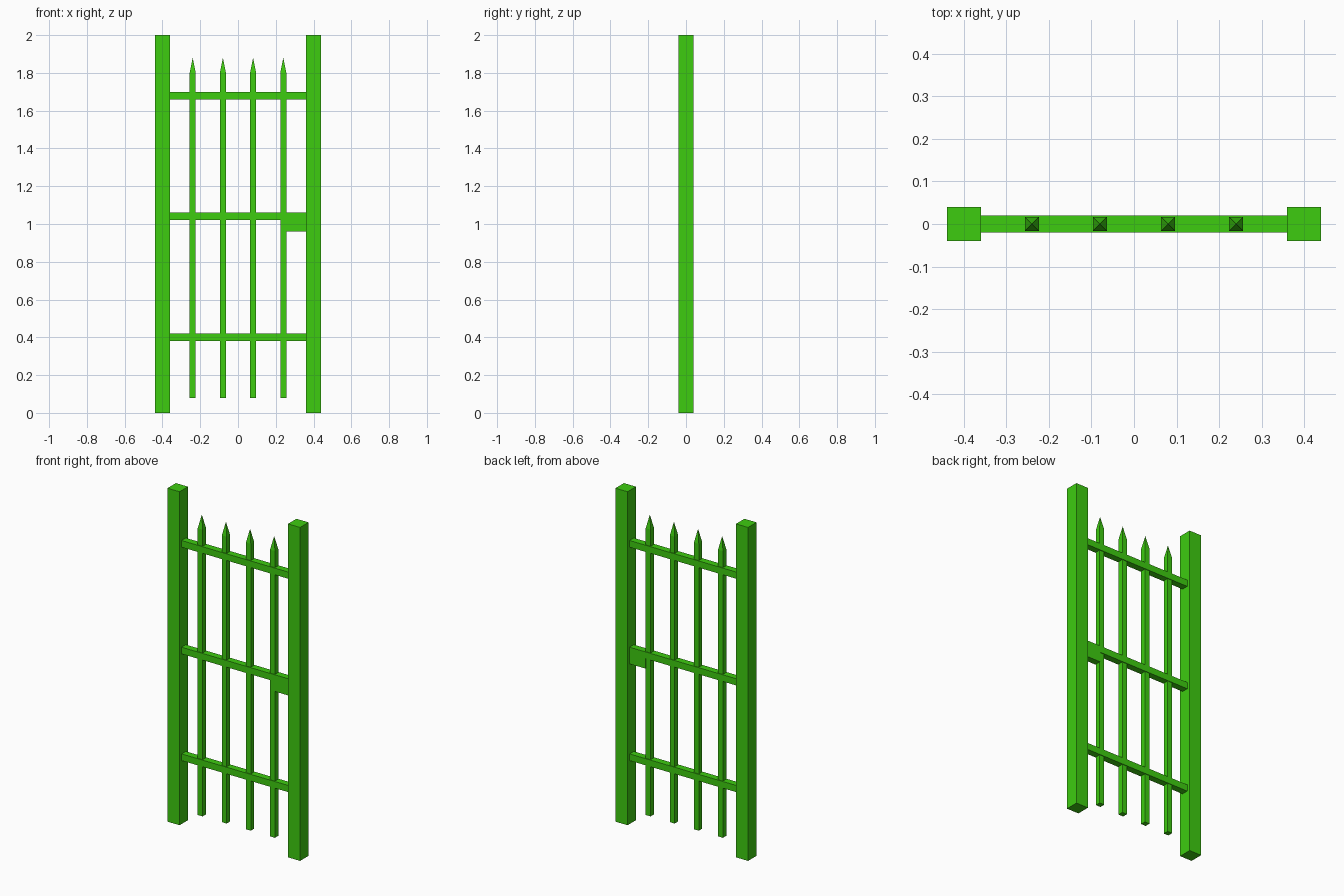
import bpy
import bmesh

old = bpy.data.objects.get("Cube")
if old:
    bpy.data.objects.remove(old, do_unlink=True)

# Single painted-metal colour
green = bpy.data.materials.new("bright_green")
green.use_nodes = True
colour = (0.047, 0.604, 0.005, 1.0)
green.diffuse_color = colour
green.node_tree.nodes["Principled BSDF"].inputs["Base Color"].default_value = colour


def bar(name, low, high, tip=None):
    """Box between two corners; an optional tip height adds a pyramid point."""
    bm = bmesh.new()
    bmesh.ops.create_cube(bm, size=1)
    for v in bm.verts:
        v.co = [high[i] if v.co[i] > 0 else low[i] for i in range(3)]
    if tip:
        bm.faces.ensure_lookup_table()
        top = max(bm.faces, key=lambda f: f.calc_center_median().z)
        apex = bmesh.ops.poke(bm, faces=[top])["verts"][0]
        apex.co.z = tip
    mesh = bpy.data.meshes.new(name)
    bm.to_mesh(mesh)
    bm.free()
    mesh.materials.append(green)
    obj = bpy.data.objects.new(name, mesh)
    bpy.context.collection.objects.link(obj)
    return obj


# Square posts on both sides
for side, x in (("right", -0.4), ("left", 0.4)):
    bar(side + "_post", (x - 0.04, -0.04, 0), (x + 0.04, 0.04, 2))

# Horizontal rails between the posts
for level, z in (("lower", 0.4), ("middle", 1.04), ("upper", 1.68)):
    bar(level + "_rail", (-0.36, -0.02, z - 0.02), (0.36, 0.02, z + 0.02))

# Pointed pickets
for i in range(4):
    x = -0.24 + 0.16 * i
    bar(f"picket_{i + 1}", (x - 0.016, -0.016, 0.08), (x + 0.016, 0.016, 1.8), tip=1.88)

# Latch block below the middle rail
bar("latch_block", (0.255, -0.02, 0.96), (0.36, 0.02, 1.02))
